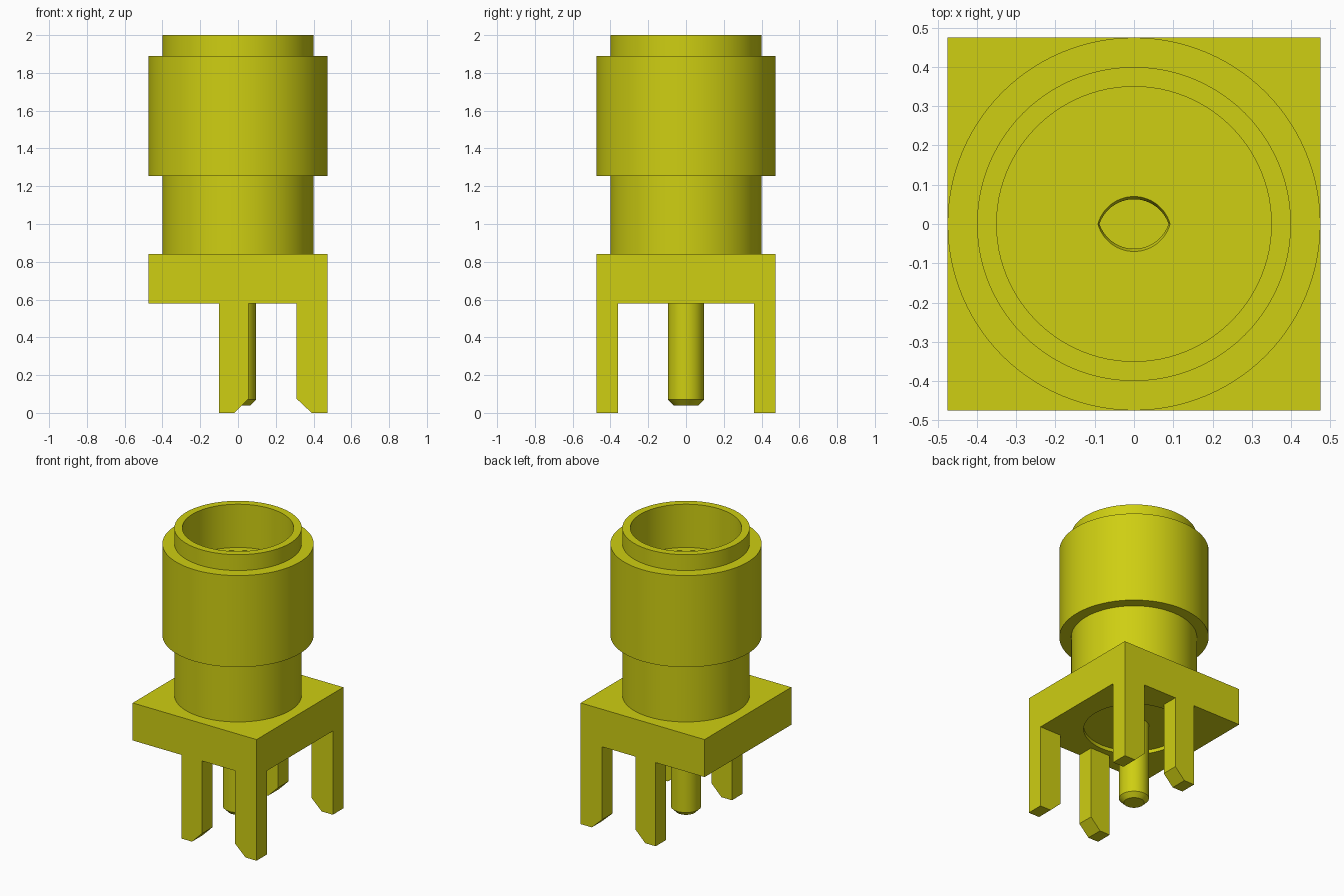
import bpy, bmesh, math

if "Cube" in bpy.data.objects:
    bpy.data.objects.remove(bpy.data.objects["Cube"], do_unlink=True)

N = 96
mat = bpy.data.materials.new("yellow_metal")
mat.use_nodes = True
COLOUR = (0.62, 0.62, 0.006, 1)
mat.diffuse_color = COLOUR
mat.node_tree.nodes["Principled BSDF"].inputs["Base Color"].default_value = COLOUR


def finish(bm, name):
    bmesh.ops.recalc_face_normals(bm, faces=bm.faces)
    mesh = bpy.data.meshes.new(name)
    bm.to_mesh(mesh)
    bm.free()
    mesh.materials.append(mat)
    ob = bpy.data.objects.new(name, mesh)
    bpy.context.collection.objects.link(ob)
    bpy.ops.object.select_all(action='DESELECT')
    ob.select_set(True)
    bpy.context.view_layer.objects.active = ob
    bpy.ops.object.shade_smooth_by_angle(angle=math.radians(25))
    return ob


# Cross-section outlines, each a function of the angle
def circle(r):
    return lambda a: (r * math.cos(a), r * math.sin(a))


def square(h):
    def outline(a):
        c, s = math.cos(a), math.sin(a)
        m = max(abs(c), abs(s))
        return h * c / m, h * s / m
    return outline


def lens(half_x, half_y):
    drop = (half_x ** 2 - half_y ** 2) / (2 * half_y)
    radius = half_y + drop

    def outline(a):
        x = half_x * math.cos(a)
        y = math.sqrt(max(radius ** 2 - x * x, 0)) - drop
        return x, math.copysign(max(y, 0), math.sin(a))
    return outline


def loft(name, sections, closed):
    """Skin (outline, z) sections; closed joins last to first, otherwise cap the ends."""
    bm = bmesh.new()
    rings = []
    for outline, z in sections:
        pts = [outline(2 * math.pi * i / N) for i in range(N)]
        rings.append([bm.verts.new((x, y, z)) for x, y in pts])
    pairs = list(zip(rings, rings[1:]))
    if closed:
        pairs.append((rings[-1], rings[0]))
    else:
        bm.faces.new(rings[0])
        bm.faces.new(rings[-1])
    for p, q in pairs:
        for i in range(N):
            j = (i + 1) % N
            bm.faces.new((p[i], p[j], q[j], q[i]))
    return finish(bm, name)


def tube(name, r_in, r_out, z0, z1):
    return loft(name, [(circle(r_in), z0), (circle(r_out), z0),
                       (circle(r_out), z1), (circle(r_in), z1)], True)


# Square base with round opening
loft("base_plate", [(circle(0.32), 0.58), (square(0.475), 0.58),
                    (square(0.475), 0.84), (circle(0.32), 0.84)], True)

# Barrel with a stepped bore, and the thick outer collar
loft("barrel", [(circle(0.307), 0.84), (circle(0.40), 0.84), (circle(0.40), 2.0),
                (circle(0.35), 2.0), (circle(0.35), 1.70), (circle(0.307), 1.70)], True)
tube("collar", 0.40, 0.475, 1.255, 1.89)

# Insulator around the contact, slightly recessed in the base
tube("insulator_core", 0.094, 0.307, 0.80, 1.698)
tube("insulator_foot", 0.094, 0.32, 0.605, 0.80)

# Centre contact with bevelled tip and pointed oval socket
loft("centre_pin", [(circle(0.065), 0.04), (circle(0.095), 0.07), (circle(0.095), 1.70),
                    (lens(0.092, 0.07), 1.70), (lens(0.088, 0.063), 1.685),
                    (lens(0.088, 0.063), 1.45)], False)


# Four legs, each with one bevelled lower corner
def leg(name, profile, y0, y1):
    bm = bmesh.new()
    face = bm.faces.new([bm.verts.new((x, y0, z)) for x, z in profile])
    ext = bmesh.ops.extrude_face_region(bm, geom=[face])
    verts = [v for v in ext["geom"] if isinstance(v, bmesh.types.BMVert)]
    bmesh.ops.translate(bm, verts=verts, vec=(0, y1 - y0, 0))
    finish(bm, name)


middle = [(-0.10, 0), (-0.02, 0), (0.055, 0.075), (0.055, 0.58), (-0.10, 0.58)]
corner = [(0.39, 0), (0.475, 0), (0.475, 0.58), (0.31, 0.58), (0.31, 0.075)]
for side, y0, y1 in (("front", -0.475, -0.36), ("back", 0.36, 0.475)):
    leg(side + "_middle_leg", middle, y0, y1)
    leg(side + "_corner_leg", corner, y0, y1)
